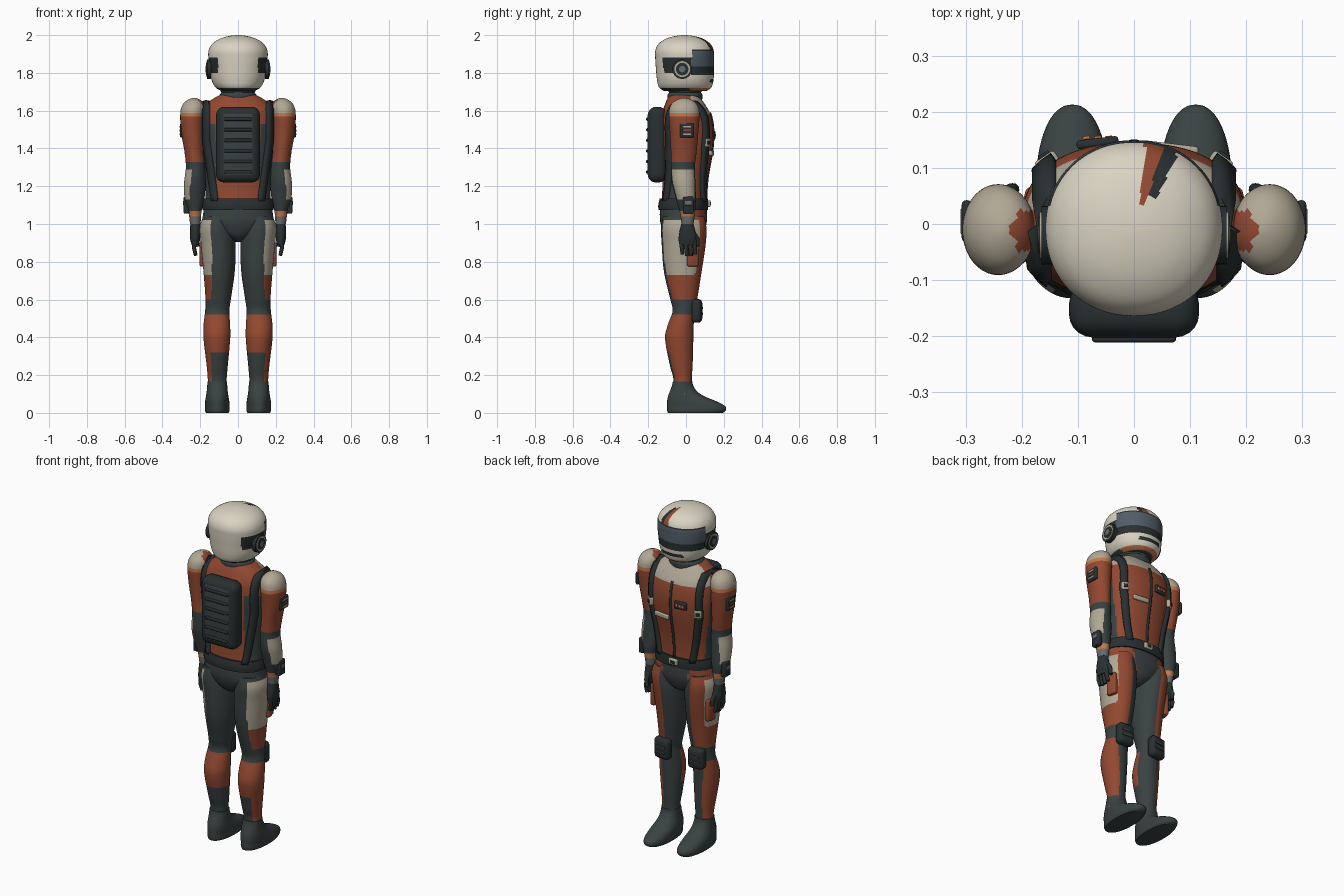
import bpy, bmesh, math
from mathutils import Matrix, Vector

cube = bpy.data.objects.get("Cube")
if cube:
    bpy.data.objects.remove(cube)

COLOURS = {
    "cream": (.70, .65, .54), "bone": (.44, .39, .30), "rust": (.29, .066, .03),
    "charcoal": (.042, .054, .054), "black": (.022, .029, .031), "visor": (.085, .11, .14),
    "orange": (.55, .19, .07), "grey": (.14, .15, .15),
}
MATS = {}
for name, rgb in COLOURS.items():
    m = bpy.data.materials.new(name)
    m.use_nodes = True
    m.diffuse_color = (*rgb, 1)
    m.node_tree.nodes["Principled BSDF"].inputs["Base Color"].default_value = (*rgb, 1)
    MATS[name] = m
ORDER = list(COLOURS)


def finish(name, bm, mats, angle=40):
    bmesh.ops.recalc_face_normals(bm, faces=bm.faces)
    me = bpy.data.meshes.new(name)
    bm.to_mesh(me)
    bm.free()
    for m in mats:
        me.materials.append(MATS[m])
    me.shade_smooth()
    me.set_sharp_from_angle(angle=math.radians(angle))
    ob = bpy.data.objects.new(name, me)
    bpy.context.scene.collection.objects.link(ob)
    return ob


def section(rings, z):
    """Smoothly interpolated (cx, cy, rx, ry) of a ring list at height z."""
    z = min(max(z, rings[0][0]), rings[-1][0])
    i = next(k for k in range(len(rings) - 1) if z <= rings[k + 1][0])
    a, b = rings[i], rings[i + 1]
    p, q = rings[max(i - 1, 0)], rings[min(i + 2, len(rings) - 1)]
    h = b[0] - a[0]
    t = (z - a[0]) / h
    out = []
    for k in range(1, 5):
        ma = (b[k] - p[k]) / (b[0] - p[0]) * h
        mb = (q[k] - a[k]) / (q[0] - a[0]) * h
        out.append((2*t**3 - 3*t*t + 1) * a[k] + (t**3 - 2*t*t + t) * ma
                   + (3*t*t - 2*t**3) * b[k] + (t**3 - t*t) * mb)
    return out


def loft(name, rings, rule, s=1, power=2, segs=64, step=.01):
    """Stack of superellipse rings; rule(x, y, z, outward, forward) names the colour."""
    n = max(4, round((rings[-1][0] - rings[0][0]) / step))
    bm = bmesh.new()
    rows = []
    for i in range(n + 1):
        z = rings[0][0] + (rings[-1][0] - rings[0][0]) * i / n
        cx, cy, rx, ry = section(rings, z)
        row = []
        for j in range(segs):
            c, d = math.cos(math.tau * j / segs), math.sin(math.tau * j / segs)
            row.append(bm.verts.new((s * cx + rx * math.copysign(abs(c) ** (2 / power), c),
                                     cy + ry * math.copysign(abs(d) ** (2 / power), d), z)))
        rows.append(row)
    for a, b in zip(rows, rows[1:]):
        for j in range(segs):
            k = (j + 1) % segs
            bm.faces.new((a[j], a[k], b[k], b[j]))
    bm.faces.new(rows[0][::-1])
    bm.faces.new(rows[-1])
    bm.normal_update()
    for f in bm.faces:
        p = f.calc_center_median()
        key = rule(p.x * s, p.y, p.z, f.normal.x * s, f.normal.y) if callable(rule) else rule
        f.material_index = ORDER.index(key)
    return finish(name, bm, ORDER)


def box(name, loc, size, mat, bevel=.006, rot=0, segs=3):
    bm = bmesh.new()
    bmesh.ops.create_cube(bm, size=1)
    bmesh.ops.scale(bm, vec=size, verts=bm.verts)
    bmesh.ops.bevel(bm, geom=bm.edges[:], offset=min(bevel, min(size) * .45),
                    segments=segs, affect='EDGES', profile=.5)
    bmesh.ops.transform(bm, matrix=Matrix.Translation(loc) @ Matrix.Rotation(rot, 4, 'Z'), verts=bm.verts)
    return finish(name, bm, [mat])


def disc(name, loc, radius, depth, mat):
    bm = bmesh.new()
    bmesh.ops.create_cone(bm, cap_ends=True, segments=32, radius1=radius, radius2=radius, depth=depth,
                          matrix=Matrix.Translation(loc) @ Matrix.Rotation(math.pi / 2, 4, 'Y'))
    return finish(name, bm, [mat])


def tube(name, points, radius, mat):
    cu = bpy.data.curves.new(name, 'CURVE')
    cu.dimensions = '3D'
    cu.bevel_depth, cu.bevel_resolution, cu.use_fill_caps = radius, 3, True
    sp = cu.splines.new('POLY')
    sp.points.add(len(points) - 1)
    for i, p in enumerate(points):
        sp.points[i].co = (*p, 1)
        sp.points[i].radius = 1 - .25 * i / (len(points) - 1)
    sp.use_smooth = True
    cu.materials.append(MATS[mat])
    bpy.context.scene.collection.objects.link(bpy.data.objects.new(name, cu))


# Torso
TORSO = [(1.07, 0, -.015, .178, .122), (1.15, 0, -.01, .172, .117), (1.25, 0, -.005, .176, .12),
         (1.4, 0, .005, .193, .135), (1.5, 0, .004, .2, .14), (1.58, 0, 0, .195, .13),
         (1.63, 0, -.005, .172, .108), (1.67, 0, -.01, .122, .085), (1.69, 0, -.01, .08, .07)]


def torso_rule(x, y, z, u, v):
    if z > 1.585 and y > .025:
        return "bone"
    return "rust" if z > 1.53 or y > .045 or (y < 0 and abs(x) < .115) else "charcoal"


def torso_y(x, z, side):
    cx, cy, rx, ry = section(TORSO, z)
    return cy + side * ry * max(0, 1 - abs(x / rx) ** 2.3) ** (1 / 2.3)


def ribbon(name, path, width, mat, thick=.016):
    """Band hugging the torso along (x, z, side) points."""
    bm = bmesh.new()
    rows = [[bm.verts.new((x + d, torso_y(x + d, z, side), z)) for d in (-width / 2, 0, width / 2)]
            for x, z, side in path]
    for a, b in zip(rows, rows[1:]):
        for j in (0, 1):
            bm.faces.new((a[j], a[j + 1], b[j + 1], b[j]))
    ob = finish(name, bm, [mat])
    mod = ob.modifiers.new("thickness", 'SOLIDIFY')
    mod.thickness, mod.offset = thick * 2, 0


loft("torso", TORSO, torso_rule, power=2.3, segs=96)
loft("belt", [(1.075, 0, -.015, .187, .131), (1.1, 0, -.015, .188, .132), (1.135, 0, -.012, .182, .127)],
     "black", power=2.3)
box("belt_buckle", (0, .12, 1.108), (.055, .02, .035), "bone")
box("belt_buckle_centre", (0, .129, 1.108), (.03, .008, .017), "black", .002)
ribbon("zipper", [(0, 1.13 + .02 * i, 1) for i in range(24)], .012, "black", .006)


# Pelvis
def pelvis_rule(x, y, z, u, v):
    return "rust" if y > .02 and abs(x) > .05 + .35 * (z - .95) else "charcoal"


loft("pelvis", [(.905, 0, -.01, .02, .05), (.93, 0, -.01, .07, .09), (.97, 0, -.012, .14, .112),
                (1.01, 0, -.013, .186, .123), (1.05, 0, -.014, .185, .125), (1.1, 0, -.014, .178, .122)],
     pelvis_rule, power=2.2)

# Straps, buckles and chest fittings
for s, side in ((1, "left"), (-1, "right")):
    zs = [1.12 + .02 * i for i in range(27)]
    front = [(s * (.105 + .05 * min(1, (z - 1.12) / .3)), z, 1) for z in zs]
    back = [(s * (.118 + .045 * min(1, (z - 1.12) / .32)), z, -1) for z in zs[::-1]]
    ribbon(side + "_harness_strap", front + back, .032, "black")
    y = torso_y(.155, 1.43, 1)
    box(side + "_strap_buckle", (s * .155, y + .012, 1.43), (.042, .022, .045), "bone", rot=-s * .6)
    box(side + "_strap_buckle_slot", (s * .16, y + .022, 1.43), (.022, .01, .02), "black", .002, -s * .6)
box("chest_patch", (-.065, torso_y(.065, 1.47, 1) + .005, 1.47), (.075, .016, .045), "black", rot=.12)
for i in range(3):
    box("chest_patch_mark", (-.085 + .02 * i, torso_y(.065, 1.47, 1) + .014, 1.47),
        (.013, .006, .016), "orange", .001, .12)
box("chest_plate", (.065, torso_y(.065, 1.375, 1) + .004, 1.375), (.1, .016, .028), "bone", rot=-.12)

# Backpack
box("backpack", (0, -.152, 1.42), (.232, .1, .4), "black", .042, segs=5)
box("backpack_panel", (0, -.195, 1.42), (.16, .016, .33), "charcoal", .007)
for i in range(6):
    box("backpack_rib", (0, -.204, 1.275 + .056 * i), (.15, .014, .017), "black")

# Neck and helmet
loft("neck", [(1.65, 0, -.005, .1, .09), (1.685, 0, -.005, .098, .092), (1.695, 0, -.005, .088, .085),
              (1.705, 0, -.005, .093, .09), (1.74, 0, -.005, .09, .09)], "charcoal", step=.004)


def helmet_rule(x, y, z, u, v):
    if z > 1.924:
        edge = .013 + .36 * (y - .02)
        if y > .02 and .008 + .1 * (y - .02) < x < edge:
            return "rust"
        return "black" if y > .05 and edge <= x < .045 + .46 * (y - .055) else "cream"
    if y > .03:
        if z > 1.915 or 1.79 < z < 1.832:
            return "black"
        if z > 1.832:
            return "visor"
        if y > .1 and 1.75 < z < 1.77 and abs(x) < .07:
            return "black"
    elif 1.8 < z < 1.88 and abs(x) > .105:
        return "black"
    if z < 1.722:
        return "orange" if y > .02 else "charcoal"
    return "cream"


loft("helmet", [(1.705, 0, -.004, .09, .115), (1.722, 0, -.004, .118, .138), (1.76, 0, -.004, .139, .149),
                (1.82, 0, -.005, .149, .154), (1.88, 0, -.007, .157, .156), (1.92, 0, -.008, .155, .154),
                (1.955, 0, -.008, .135, .136), (1.98, 0, -.008, .098, .1), (1.994, 0, -.008, .055, .056),
                (2.0, 0, -.008, .012, .012)], helmet_rule, power=2.1, segs=128, step=.004)


def arm_rule(x, y, z, u, v):
    if z > 1.585:
        return "rust" if x < .215 and abs(y + .012) < .035 else "bone"
    if z > 1.573:
        return "orange"
    if z > 1.33:
        return "rust"
    if 1.13 < z < 1.285 and u > .45:
        return "bone"
    if z > 1.068:
        return "charcoal"
    return "orange" if z > 1.035 else "grey"


def leg_rule(x, y, z, u, v):
    if z > .6:
        if .73 < z < 1.02 and u > .5 and v < .6:
            return "bone"
        if v > .1 and u > -.15 or z < .73 and u > .55:
            return "rust"
        return "charcoal"
    if z > .52 or z < .16:
        return "charcoal"
    if v > .2:
        return "rust" if u > .35 else "charcoal"
    return "rust" if z > .32 or u > .55 else "charcoal"


ARM = [(1.0, .226, .008, .028, .032), (1.06, .228, .008, .034, .04), (1.13, .23, 0, .052, .052),
       (1.22, .228, -.012, .057, .062), (1.3, .224, -.016, .052, .063), (1.38, .232, -.012, .051, .068),
       (1.48, .24, -.01, .06, .075), (1.57, .242, -.01, .064, .081), (1.62, .238, -.01, .061, .075),
       (1.652, .234, -.01, .042, .05), (1.668, .232, -.01, .01, .012)]
LEG = [(.1, .11, -.018, .05, .055), (.18, .11, -.018, .05, .049), (.25, .11, -.025, .056, .06),
       (.4, .112, -.036, .071, .075), (.47, .112, -.027, .07, .068), (.54, .11, -.012, .064, .059),
       (.6, .105, -.012, .067, .071), (.75, .1, -.017, .083, .1), (.9, .105, -.012, .092, .117),
       (.98, .112, -.012, .091, .12), (1.04, .105, -.012, .08, .11)]
BOOT = [(0, .11, .05, .06, .145), (.012, .11, .055, .065, .155), (.035, .11, .054, .065, .154),
        (.06, .11, .032, .064, .132), (.085, .11, .004, .06, .1), (.11, .11, -.012, .056, .075),
        (.145, .11, -.018, .053, .056), (.165, .11, -.018, .052, .052)]

for s, side in ((1, "left_"), (-1, "right_")):
    # Helmet ear piece
    disc(side + "ear_disc", (s * .154, -.02, 1.82), .052, .022, "black")
    disc(side + "ear_ring", (s * .16, -.02, 1.82), .042, .016, "bone")
    disc(side + "ear_recess", (s * .162, -.02, 1.82), .033, .016, "black")
    disc(side + "ear_hub", (s * .164, -.02, 1.82), .017, .016, "grey")

    # Arm, arm patch and wrist unit
    loft(side + "arm", ARM, arm_rule, s)
    box(side + "arm_patch", (s * .298, .005, 1.495), (.018, .075, .075), "black", .008)
    for i in range(3):
        box(side + "arm_patch_mark", (s * .306, .005, 1.475 + .02 * i), (.006, .045, .009),
            ("bone", "rust", "bone")[i], .001)
    box(side + "wrist_unit", (s * .272, .012, 1.1), (.032, .055, .09), "black", .008)
    box(side + "wrist_screen", (s * .287, .012, 1.11), (.006, .034, .022), "grey", .001)

    # Glove
    loft(side + "palm", [(.89, .226, .008, .02, .042), (.92, .227, .008, .026, .047),
                         (.96, .227, .008, .027, .042), (1.01, .226, .008, .026, .03)], "black", s, segs=32)
    for i in range(4):
        y = -.026 + .023 * i
        tube(side + "finger", [(s * .228, y, .915), (s * .233, y + .004, .875),
                               (s * .224, y + .007, .84 - .008 * (i in (1, 2)))], .0125, "black")
    tube(side + "thumb", [(s * .224, .03, .965), (s * .22, .06, .92), (s * .215, .062, .88)], .0145, "black")

    # Leg, boot, kneepad and thigh pouch
    loft(side + "leg", LEG, leg_rule, s)
    loft(side + "boot", BOOT, "charcoal", s, power=2.2, step=.006)
    box(side + "kneepad", (s * .112, .056, .54), (.1, .055, .125), "black", .022, -s * .1)
    for i in range(2):
        box(side + "kneepad_ridge", (s * .112, .083, .525 + .03 * i), (.07, .01, .012), "charcoal", .003, -s * .1)
    box(side + "thigh_pouch", (s * .184, .035, .84), (.03, .06, .13), "rust", .01, s * .25)
    box(side + "boot_tab", (s * .158, .01, .1), (.01, .045, .007), "orange", .002, s * .25)
